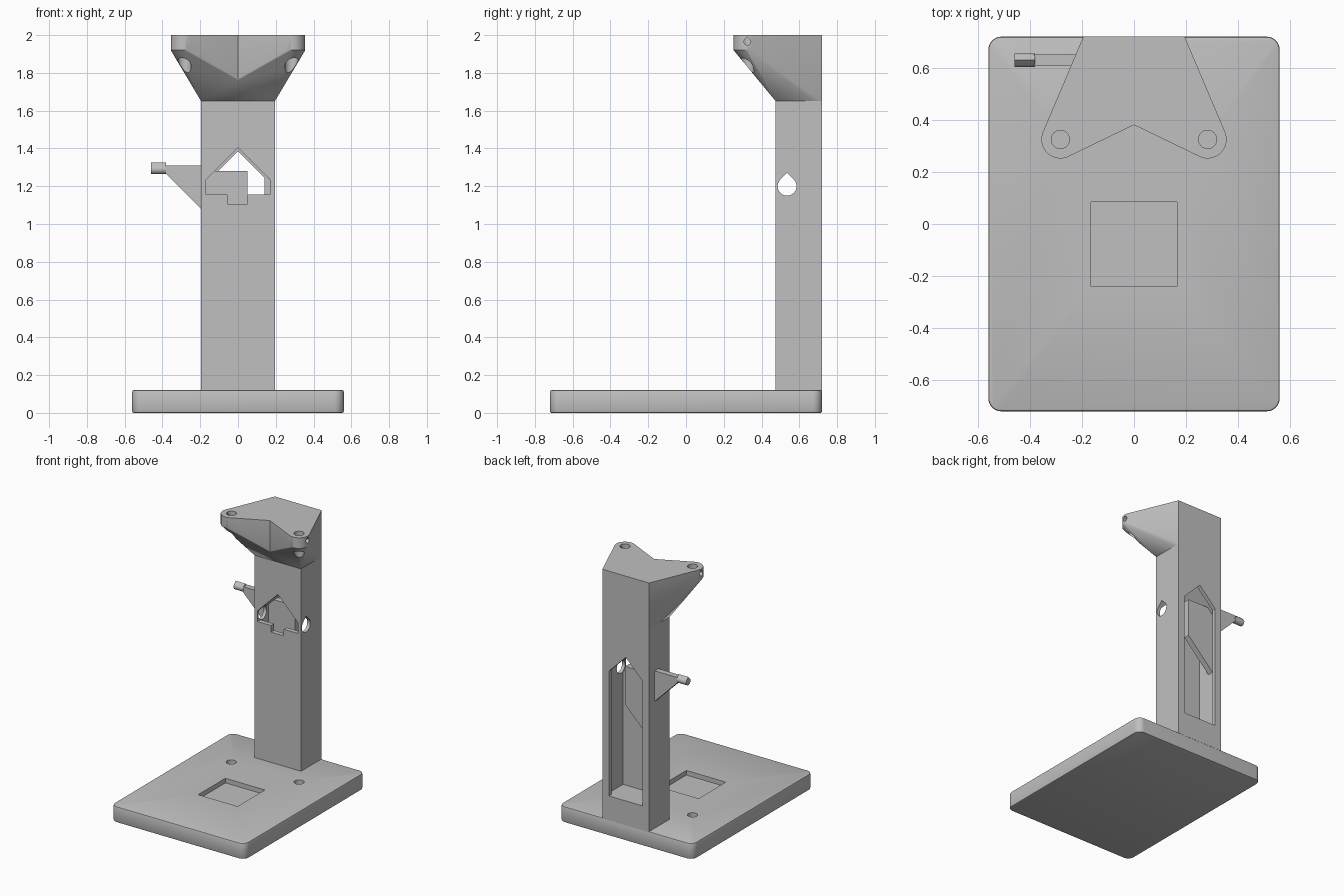
import bpy, bmesh, math
from mathutils import Vector

cube = bpy.data.objects.get("Cube")
if cube:
    bpy.data.objects.remove(cube, do_unlink=True)

grey = bpy.data.materials.new("plain_grey")
grey.use_nodes = True
grey.diffuse_color = (0.53, 0.53, 0.53, 1)
grey.node_tree.nodes["Principled BSDF"].inputs["Base Color"].default_value = (0.53, 0.53, 0.53, 1)


def finish(name, bm):
    bmesh.ops.recalc_face_normals(bm, faces=bm.faces)
    mesh = bpy.data.meshes.new(name)
    bm.to_mesh(mesh)
    bm.free()
    mesh.materials.append(grey)
    obj = bpy.data.objects.new(name, mesh)
    bpy.context.collection.objects.link(obj)
    return obj


def prism(name, outline, axis, start, end):
    """Extrude a 2D outline along an axis; x uses (y, z), y uses (x, z), z uses (x, y)."""
    def place(p, t):
        return {"x": (t, *p), "y": (p[0], t, p[1]), "z": (*p, t)}[axis]
    bm = bmesh.new()
    face = bm.faces.new([bm.verts.new(place(p, start)) for p in outline])
    new = bmesh.ops.extrude_face_region(bm, geom=[face])["geom"]
    shift = Vector(place((0, 0), end - start))
    bmesh.ops.translate(bm, vec=shift, verts=[v for v in new if isinstance(v, bmesh.types.BMVert)])
    return finish(name, bm)


def rect(a0, a1, b0, b1):
    return [(a0, b0), (a1, b0), (a1, b1), (a0, b1)]


def circle(cx, cy, r, n=32):
    return [(cx + r * math.cos(i * math.tau / n), cy + r * math.sin(i * math.tau / n)) for i in range(n)]


def teardrop(cx, cz, r, n=24):
    """Round below, 45 degree point on top."""
    arc = [math.radians(135 + 270 * i / n) for i in range(n + 1)]
    return [(cx + r * math.cos(a), cz + r * math.sin(a)) for a in arc] + [(cx, cz + r * math.sqrt(2))]


def house(half, bottom, peak):
    """Upright opening with a 45 degree gable."""
    return [(-half, bottom), (half, bottom), (half, peak - half), (0, peak), (-half, peak - half)]


def combine(target, tool, operation):
    mod = target.modifiers.new("cut", "BOOLEAN")
    mod.object, mod.operation, mod.solver = tool, operation, "EXACT"
    bpy.context.view_layer.objects.active = target
    bpy.ops.object.modifier_apply(modifier=mod.name)
    bpy.data.objects.remove(tool, do_unlink=True)


def smooth(obj):
    bpy.ops.object.select_all(action="DESELECT")
    obj.select_set(True)
    bpy.context.view_layer.objects.active = obj
    bpy.ops.object.shade_smooth_by_angle(angle=math.radians(30))


HALF, FRONT, BACK = 0.195, 0.475, 0.72
TIP_X, TIP_Y, TIP_R, HOLE_R = 0.283, 0.325, 0.073, 0.035

# Base slab with rounded corners and softened rims
base = prism("base", rect(-0.56, 0.56, -0.72, 0.72), "z", 0, 0.12)
bm = bmesh.new()
bm.from_mesh(base.data)
upright = [e for e in bm.edges if abs(e.verts[0].co.z - e.verts[1].co.z) > 0.1]
bmesh.ops.bevel(bm, geom=upright, offset=0.05, segments=8, affect="EDGES", profile=0.5)
rims = [e for e in bm.edges if abs(e.verts[0].co.z - e.verts[1].co.z) < 0.01]
bmesh.ops.bevel(bm, geom=rims, offset=0.008, segments=2, affect="EDGES", profile=0.5)
bm.to_mesh(base.data)
bm.free()

# Shallow square tray and two blind holes in the base
combine(base, prism("tray_cutter", rect(-0.165, 0.165, -0.24, 0.085), "z", 0.085, 0.2), "DIFFERENCE")
for side in (-1, 1):
    combine(base, prism("hole_cutter", circle(side * TIP_X, TIP_Y, HOLE_R), "z", 0.05, 0.2), "DIFFERENCE")

# Column, with two tapering arms at its head
column = prism("column", rect(-HALF, HALF, FRONT, BACK), "z", 0.115, 2)
for side in (-1, 1):
    bm = bmesh.new()
    ring = circle(side * TIP_X, TIP_Y, TIP_R, 48)
    for z, points in ((1.65, rect(-HALF, HALF, FRONT, BACK)), (2, rect(-HALF, HALF, FRONT, BACK)),
                      (1.92, ring), (2, ring)):
        for p in points:
            bm.verts.new((*p, z))
    hull = bmesh.ops.convex_hull(bm, input=bm.verts)
    loose = set(hull["geom_interior"]) | set(hull["geom_unused"])
    bmesh.ops.delete(bm, geom=[v for v in loose if isinstance(v, bmesh.types.BMVert)], context="VERTS")
    bmesh.ops.dissolve_limit(bm, angle_limit=0.002, verts=bm.verts, edges=bm.edges)
    combine(column, finish("arm", bm), "UNION")

# Upright holes through the arm tips, with small cross holes from outside
for side in (-1, 1):
    combine(column, prism("tip_cutter", circle(side * TIP_X, TIP_Y, HOLE_R), "z", 1.6, 2.1), "DIFFERENCE")
    combine(column, prism("cross_cutter", teardrop(TIP_Y, 1.965, 0.018), "x", side * TIP_X, side * 0.4), "DIFFERENCE")

# Hollow inside, narrower back doorway, front window with notch, side teardrop
for outline, start, end in ((house(0.17, 0.3, 1.405), 0.51, 0.69),
                            (house(0.14, 0.3, 1.385), 0.68, 0.8),
                            (house(0.17, 1.155, 1.405), 0.4, 0.52),
                            (rect(-0.055, 0.05, 1.105, 1.2), 0.4, 0.52)):
    combine(column, prism("opening_cutter", outline, "y", start, end), "DIFFERENCE")
combine(column, prism("side_cutter", teardrop(0.535, 1.2, 0.05), "x", -0.4, 0.4), "DIFFERENCE")

# Inner plate with a sloping lower edge, fixed to the right wall
prism("inner_plate", [(-0.175, 0.765), (0.05, 0.99), (0.05, 1.28), (-0.175, 1.28)], "y", 0.61, 0.655)

# Side bracket and its pointed peg
prism("side_bracket", [(-0.19, 1.075), (-0.19, 1.31), (-0.385, 1.31), (-0.385, 1.27)], "y", 0.608, 0.652)
peg = prism("bracket_peg", teardrop(0.63, 1.29, 0.026), "x", -0.46, -0.38)

for obj in (base, column, peg):
    smooth(obj)
